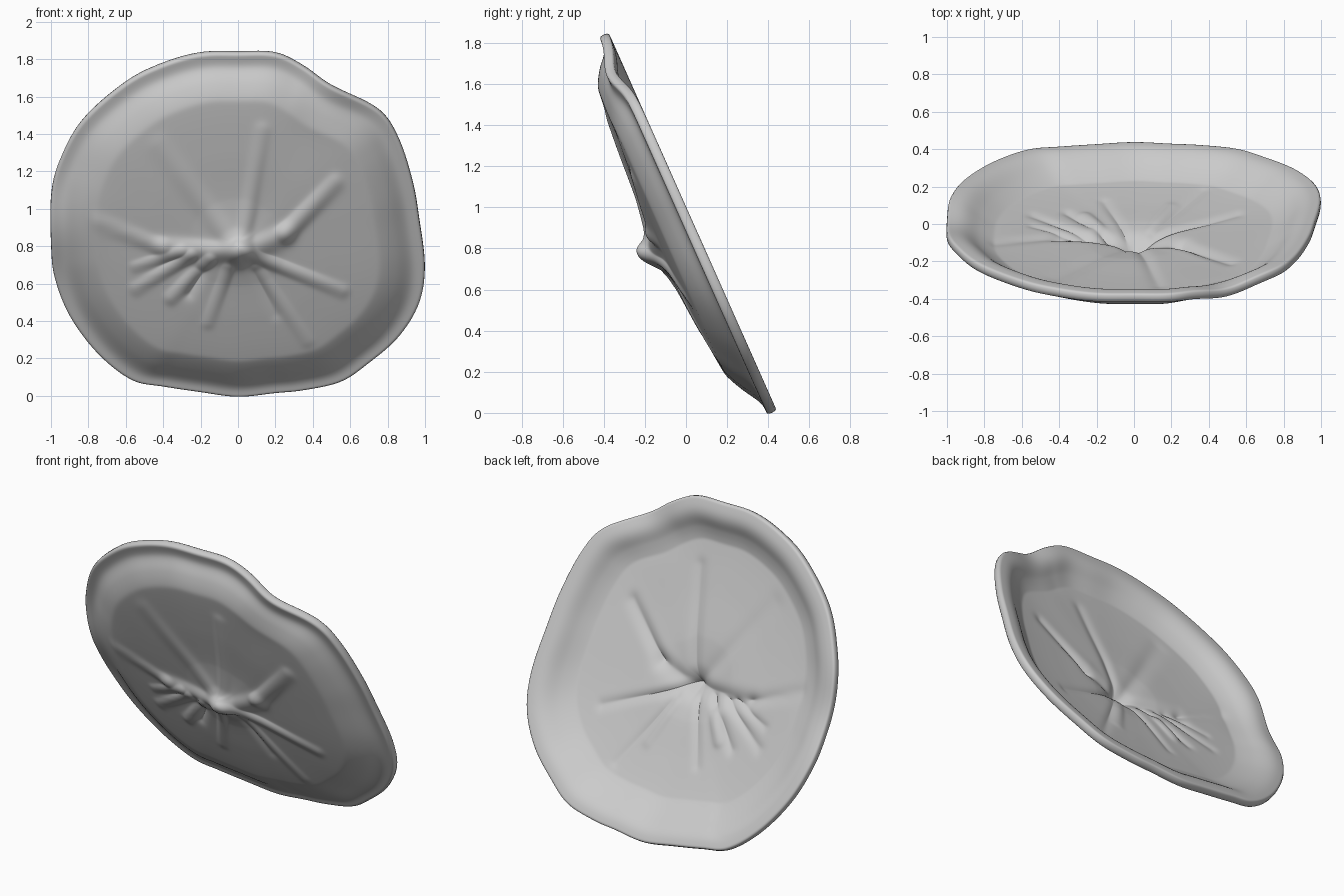
import bpy, bmesh, math
from mathutils import Vector

if "Cube" in bpy.data.objects:
    bpy.data.objects.remove(bpy.data.objects["Cube"])

# front outline (x, z), clockwise from the top
OUT = [(0, 1.84), (.2, 1.835), (.35, 1.765), (.5, 1.66), (.75, 1.535), (.86, 1.38), (.935, 1.15),
       (.97, .95), (1, .7), (.97, .5), (.86, .32), (.7, .18), (.55, .08), (.35, .035), (.2, .02),
       (0, 0), (-.2, .025), (-.4, .055), (-.57, .09), (-.75, .23), (-.9, .43), (-.98, .63),
       (-1, .8), (-1, 1.08), (-.95, 1.27), (-.83, 1.48), (-.6, 1.68), (-.4, 1.78), (-.2, 1.835)]
# forward bulge by radial position
PROF = [(0, .215), (.1, .185), (.25, .16), (.5, .145), (.75, .12), (.83, .075), (.92, .01), (1, 0)]
# fold ridges: start, end, width, height
FOLDS = [((0, .76), (.25, .87), .05, .035), ((.25, .87), (.52, 1.15), .035, .03),
         ((0, .77), (-.4, .80), .045, .04), ((-.4, .80), (-.75, .94), .03, .018),
         ((.05, .77), (.56, .57), .025, .025), ((.1, .7), (.37, .3), .025, .016),
         ((-.05, .7), (-.16, .4), .025, .018), ((.02, .8), (.13, 1.43), .035, .018),
         ((-.05, .85), (-.42, 1.35), .05, .014), ((-.15, .74), (-.36, .53), .025, .03),
         ((-.25, .76), (-.55, .58), .022, .025), ((-.3, .78), (-.55, .7), .02, .02),
         ((-.2, .68), (-.26, .56), .03, -.03), ((.1, .68), (.2, .45), .03, -.015)]
CX, CZ, N, R = 0, .8, 160, 56


def catmull(a, b, c, d, t):
    return .5 * (2*b + (c-a)*t + (2*a-5*b+4*c-d)*t*t + (3*b-a-3*c+d)*t**3)


def bulge(t):
    for (a, p), (b, q) in zip(PROF, PROF[1:]):
        if t <= b:
            i = PROF.index((a, p))
            o = PROF[max(i-1, 0)][1]
            s = PROF[min(i+2, len(PROF)-1)][1]
            return catmull(o, p, q, s, (t-a)/(b-a))
    return 0


def folds(x, z):
    p, h = Vector((x, z)), 0
    for a, b, w, k in FOLDS:
        a, b = Vector(a), Vector(b)
        s = max(0, min(1, (p-a).dot(b-a) / (b-a).length_squared))
        h += k * (1-.5*s) * math.exp(-((p-a.lerp(b, s)).length / w)**2)
    return h


def surface(x, z, t):
    # leaning plane, notch at the upper right and left rims, dish and folds
    y = .42 - .445*z - bulge(t) - folds(x, z)
    y -= .05 * math.exp(-((x-.5)**2 + (z-1.65)**2) / .03)
    y -= .04 * math.exp(-((x+1)**2 + (z-.9)**2) / .04)
    return (x, y, z)


# smooth closed rim
pts = [Vector(p) for p in OUT]
M = len(pts)
rim = []
for i in range(N):
    f = i * M / N
    k = int(f)
    rim.append(catmull(pts[k-1], pts[k], pts[(k+1) % M], pts[(k+2) % M], f-k))

# dish surface
bm = bmesh.new()
center = bm.verts.new(surface(CX, CZ, 0))
prev = None
for j in range(1, R+1):
    t = j / R
    ring = [bm.verts.new(surface(CX+(p.x-CX)*t, CZ+(p.y-CZ)*t, t)) for p in rim]
    for i in range(N):
        k = (i+1) % N
        if prev:
            bm.faces.new((prev[i], ring[i], ring[k], prev[k]))
        else:
            bm.faces.new((center, ring[i], ring[k]))
    prev = ring
for f in bm.faces:
    f.smooth = True
me = bpy.data.meshes.new("wrinkled_dish")
bm.to_mesh(me)
bm.free()
dish = bpy.data.objects.new("wrinkled_dish", me)
bpy.context.collection.objects.link(dish)

# thin shell with softened rim
sol = dish.modifiers.new("thickness", 'SOLIDIFY')
sol.thickness = .05
sol.offset = 0
sub = dish.modifiers.new("soften", 'SUBSURF')
sub.levels = sub.render_levels = 1
